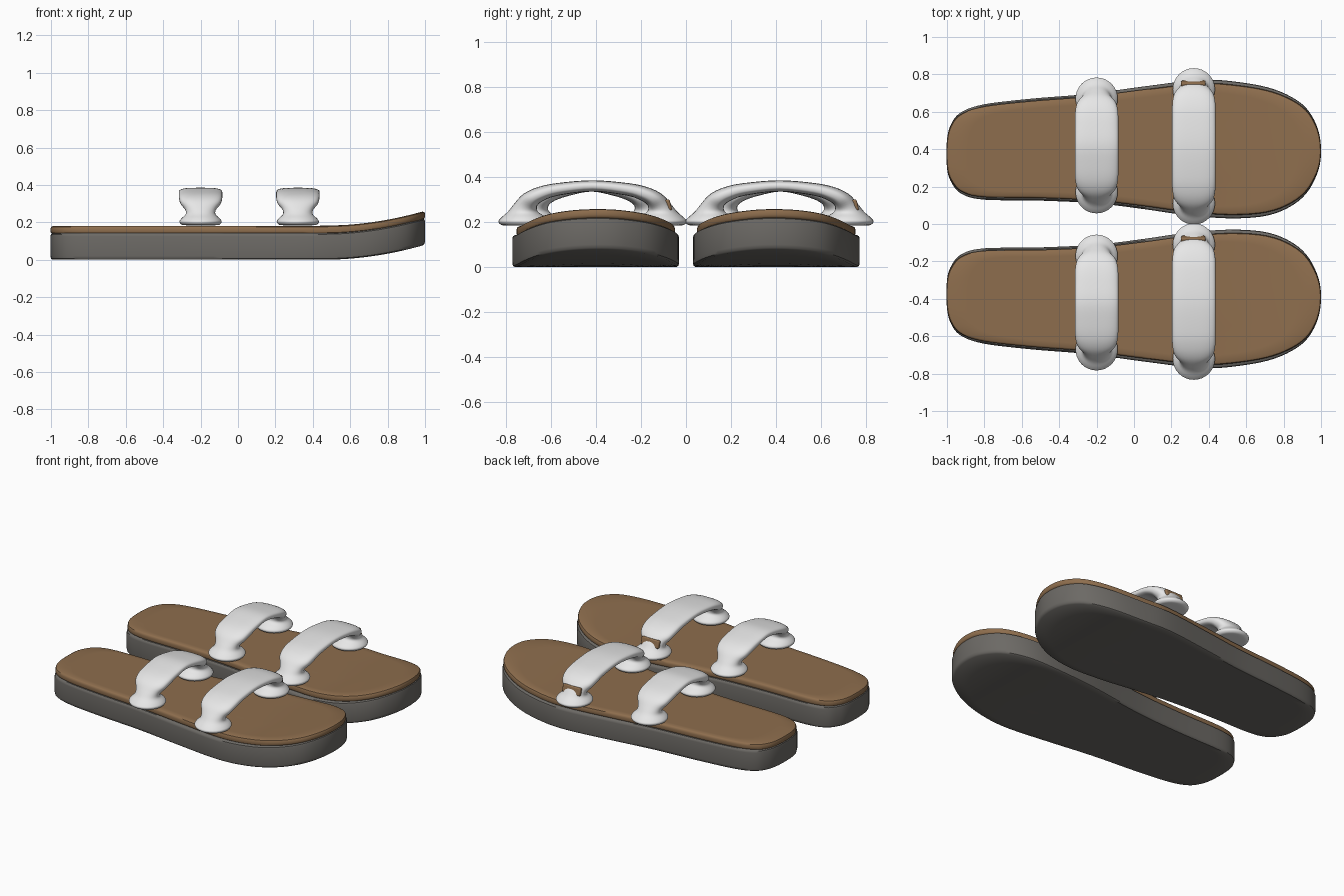
import bpy, bmesh, math
from mathutils import Vector

if "Cube" in bpy.data.objects:
    bpy.data.objects.remove(bpy.data.objects["Cube"])


def material(name, rgb):
    m = bpy.data.materials.new(name)
    m.diffuse_color = (*rgb, 1)
    m.use_nodes = True
    m.node_tree.nodes["Principled BSDF"].inputs["Base Color"].default_value = m.diffuse_color
    return m


GREY = material("sole grey", (0.15, 0.142, 0.13))
BROWN = material("insole brown", (0.27, 0.155, 0.075))
WHITE = material("strap white", (0.8, 0.8, 0.8))


def loft(name, rings, mat, angle=40):
    """Skin a list of equal-length closed rings and cap both ends."""
    bm = bmesh.new()
    vs = [[bm.verts.new(p) for p in r] for r in rings]
    n = len(rings[0])
    for a, b in zip(vs, vs[1:]):
        for i in range(n):
            j = (i + 1) % n
            bm.faces.new((a[i], a[j], b[j], b[i]))
    bm.faces.new(vs[0])
    bm.faces.new(vs[-1])
    bmesh.ops.recalc_face_normals(bm, faces=bm.faces)
    me = bpy.data.meshes.new(name)
    bm.to_mesh(me)
    bm.free()
    return finish(bpy.data.objects.new(name, me), mat, angle)


def finish(ob, mat, angle=40):
    if not ob.users_collection:
        bpy.context.collection.objects.link(ob)
    ob.data.materials.append(mat)
    bpy.ops.object.select_all(action='DESELECT')
    ob.select_set(True)
    bpy.context.view_layer.objects.active = ob
    bpy.ops.object.shade_smooth_by_angle(angle=math.radians(angle))
    return ob


def catmull(pts, steps, closed):
    n, out = len(pts), []
    get = (lambda i: pts[i % n]) if closed else (lambda i: pts[min(max(i, 0), n - 1)])
    for i in range(n if closed else n - 1):
        a, b, c, d = (Vector(get(i + k)) for k in (-1, 0, 1, 2))
        for s in range(steps):
            t = s / steps
            out.append(0.5 * (2 * b + (c - a) * t + (2 * a - 5 * b + 4 * c - d) * t * t
                              + (3 * b - a - 3 * c + d) * t ** 3))
    if not closed:
        out.append(Vector(pts[-1]))
    return out


# Foot outline for the sandal on the +y side
OUTLINE = catmull([
    (-1, 0.3), (-0.975, 0.22), (-0.92, 0.16), (-0.8, 0.13), (-0.5, 0.125), (-0.2, 0.11),
    (0.05, 0.08), (0.3, 0.045), (0.55, 0.03), (0.75, 0.055), (0.9, 0.14), (0.98, 0.27),
    (1, 0.4), (0.975, 0.53), (0.9, 0.64), (0.75, 0.72), (0.55, 0.76), (0.35, 0.77),
    (0.05, 0.735), (-0.25, 0.695), (-0.55, 0.67), (-0.8, 0.64), (-0.92, 0.6),
    (-0.975, 0.54), (-1, 0.45)], 5, True)


def slab(name, side, levels, sy, mat):
    """Outline slab; levels are (z, inset). Caps use shrinking rings so the toe can curl."""
    def ring(z, inset, k):
        out = []
        for p in OUTLINE:
            x = p.x * (1 - inset) * k
            y = 0.4 + (p.y - 0.4) * sy * (1 - 2.5 * inset) * k
            lift = 0.08 * (max(0, x - 0.45) / 0.55) ** 2
            out.append((x, side * y, z + lift))
        return out
    fill = [0.03, 0.15, 0.3, 0.45, 0.6, 0.7, 0.8, 0.9]
    rings = [ring(*levels[0], k) for k in fill]
    rings += [ring(z, i, 1) for z, i in levels]
    rings += [ring(*levels[-1], k) for k in reversed(fill)]
    return loft(name, rings, mat)


# Strap half: (outward offset from foot end, height, half width, half thickness, tilt degrees)
HALF = [(0, 0.184, 0.07, 0.07, 0), (0, 0.187, 0.1, 0.1, 0), (0, 0.203, 0.113, 0.113, 0),
        (0, 0.22, 0.103, 0.1, 0), (0, 0.243, 0.08, 0.07, 3), (-0.008, 0.268, 0.082, 0.052, 15),
        (-0.03, 0.3, 0.105, 0.04, 38), (-0.075, 0.325, 0.115, 0.033, 60),
        (-0.15, 0.345, 0.116, 0.028, 76)]


def strap(name, x0, yc, h):
    half = [(h + o, z, w, t, a) for o, z, w, t, a in HALF]
    path = half + [(0, 0.36, 0.116, 0.025, 90)]
    path += [(-u, z, w, t, 180 - a) for u, z, w, t, a in reversed(half)]
    rings = []
    for u, z, w, t, a in catmull(path, 4, False):
        a = math.radians(a)
        flat = 1 - 0.35 * math.sin(a)      # boxier cross-section on the arch
        pts = []
        for i in range(32):
            b = 2 * math.pi * i / 32
            c, s = math.cos(b), math.sin(b)
            dx = w * math.copysign(abs(c) ** flat, c)
            d = t * math.copysign(abs(s) ** flat, s)
            pts.append((x0 + dx, yc + u + d * math.cos(a), z + d * math.sin(a)))
        rings.append(pts)
    return loft(name, rings, WHITE, 60)


for label, side in (("left", 1), ("right", -1)):
    # Sole and insole
    slab(label + "_sole", side, [(0, 0.012), (0.006, 0.003), (0.02, 0), (0.125, 0),
                                 (0.136, 0.003), (0.142, 0.012)], 1, GREY)
    slab(label + "_insole", side, [(0.14, 0.008), (0.144, 0.002), (0.152, 0), (0.166, 0),
                                   (0.176, 0.004), (0.181, 0.014)], 0.95, BROWN)
    # Two padded straps with flared feet
    strap(label + "_toe_strap", 0.32, side * 0.415, 0.305)
    strap(label + "_instep_strap", -0.2, side * 0.42, 0.25)
    # Small tab on the +y end of each toe strap
    bpy.ops.mesh.primitive_cube_add(size=1, location=(0.317, side * 0.415 + 0.335, 0.274),
                                    rotation=(math.radians(15), 0, 0))
    tab = bpy.context.object
    tab.name = label + "_strap_tab"
    tab.scale = (0.13, 0.026, 0.052)
    bpy.ops.object.transform_apply(location=False, rotation=False, scale=True)
    bev = tab.modifiers.new("round", 'BEVEL')
    bev.width, bev.segments = 0.008, 3
    finish(tab, BROWN)
